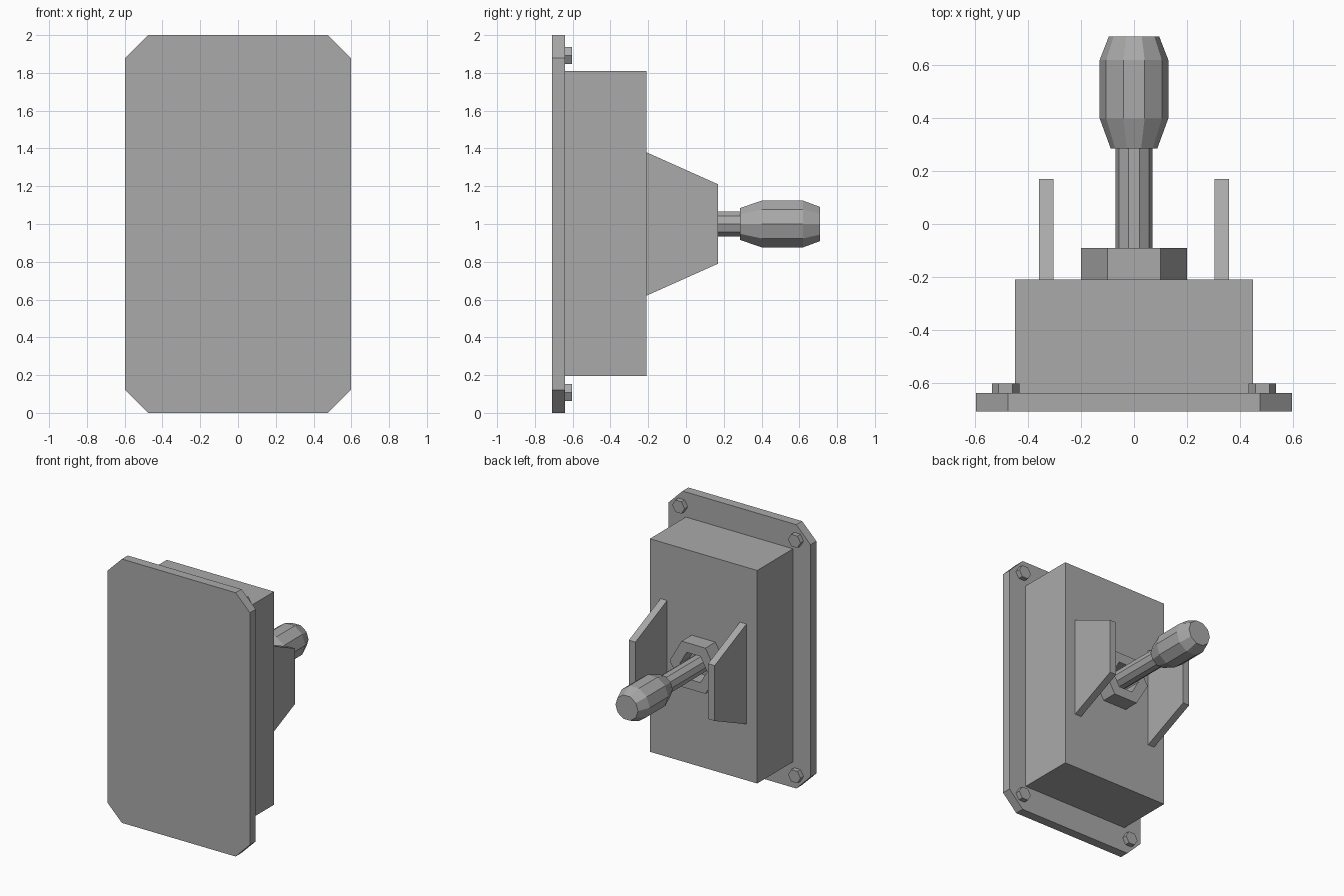
import bpy, bmesh, math

if "Cube" in bpy.data.objects:
    bpy.data.objects.remove(bpy.data.objects["Cube"])

grey = bpy.data.materials.new("plain grey")
grey.diffuse_color = (0.4, 0.4, 0.4, 1)
grey.use_nodes = True
grey.node_tree.nodes["Principled BSDF"].inputs["Base Color"].default_value = grey.diffuse_color


def finish(name, bm):
    bmesh.ops.recalc_face_normals(bm, faces=bm.faces)
    mesh = bpy.data.meshes.new(name)
    bm.to_mesh(mesh)
    bm.free()
    mesh.materials.append(grey)
    ob = bpy.data.objects.new(name, mesh)
    bpy.context.collection.objects.link(ob)
    return ob


def prism(name, points, offset):
    """Extrude a flat outline by an offset vector."""
    bm = bmesh.new()
    face = bm.faces.new([bm.verts.new(p) for p in points])
    new = bmesh.ops.extrude_face_region(bm, geom=[face])["geom"]
    bmesh.ops.translate(bm, vec=offset,
                        verts=[v for v in new if isinstance(v, bmesh.types.BMVert)])
    return finish(name, bm)


def lathe(name, profile, sides, x=0, z=1, closed=False):
    """Rings of (y, radius) around an axis along y; closed joins last ring to first."""
    bm = bmesh.new()
    rings = []
    for y, r in profile:
        rings.append([bm.verts.new((x + r * math.cos(2 * math.pi * i / sides), y,
                                    z + r * math.sin(2 * math.pi * i / sides)))
                      for i in range(sides)])
    pairs = list(zip(rings, rings[1:]))
    if closed:
        pairs.append((rings[-1], rings[0]))
    else:
        bm.faces.new(rings[0])
        bm.faces.new(rings[-1])
    for a, b in pairs:
        for i in range(sides):
            j = (i + 1) % sides
            bm.faces.new((a[i], a[j], b[j], b[i]))
    return finish(name, bm)


# Cover plate with chamfered corners
w, c = 0.597, 0.12
outline = [(-w + c, 0), (w - c, 0), (w, c), (w, 2 - c),
           (w - c, 2), (-w + c, 2), (-w, 2 - c), (-w, c)]
prism("cover_plate", [(x, -0.71, z) for x, z in outline], (0, 0.07, 0))

# Switch housing
prism("housing", [(-0.45, -0.64, 0.195), (0.45, -0.64, 0.195),
                  (0.45, -0.64, 1.81), (-0.45, -0.64, 1.81)], (0, 0.43, 0))

# Tapered guards either side of the lever
for side, x in (("left", -0.36), ("right", 0.305)):
    prism("guard_" + side, [(x, -0.21, 0.62), (x, 0.17, 0.79),
                            (x, 0.17, 1.21), (x, -0.21, 1.38)], (0.055, 0, 0))

# Hexagonal collar with an open centre
lathe("collar_nut", [(-0.21, 0.2), (-0.09, 0.2), (-0.09, 0.115), (-0.21, 0.115)],
      6, closed=True)

# Lever shaft and grip
lathe("lever_shaft", [(-0.21, 0.07), (0.29, 0.07)], 10)
lathe("lever_grip", [(0.285, 0.088), (0.4, 0.13), (0.62, 0.13), (0.71, 0.095)], 10)

# Corner bolts
for i, (x, z) in enumerate([(x, z) for x in (-0.486, 0.486) for z in (0.108, 1.892)]):
    lathe(f"bolt_{i + 1}", [(-0.64, 0.052), (-0.603, 0.052)], 6, x, z)
